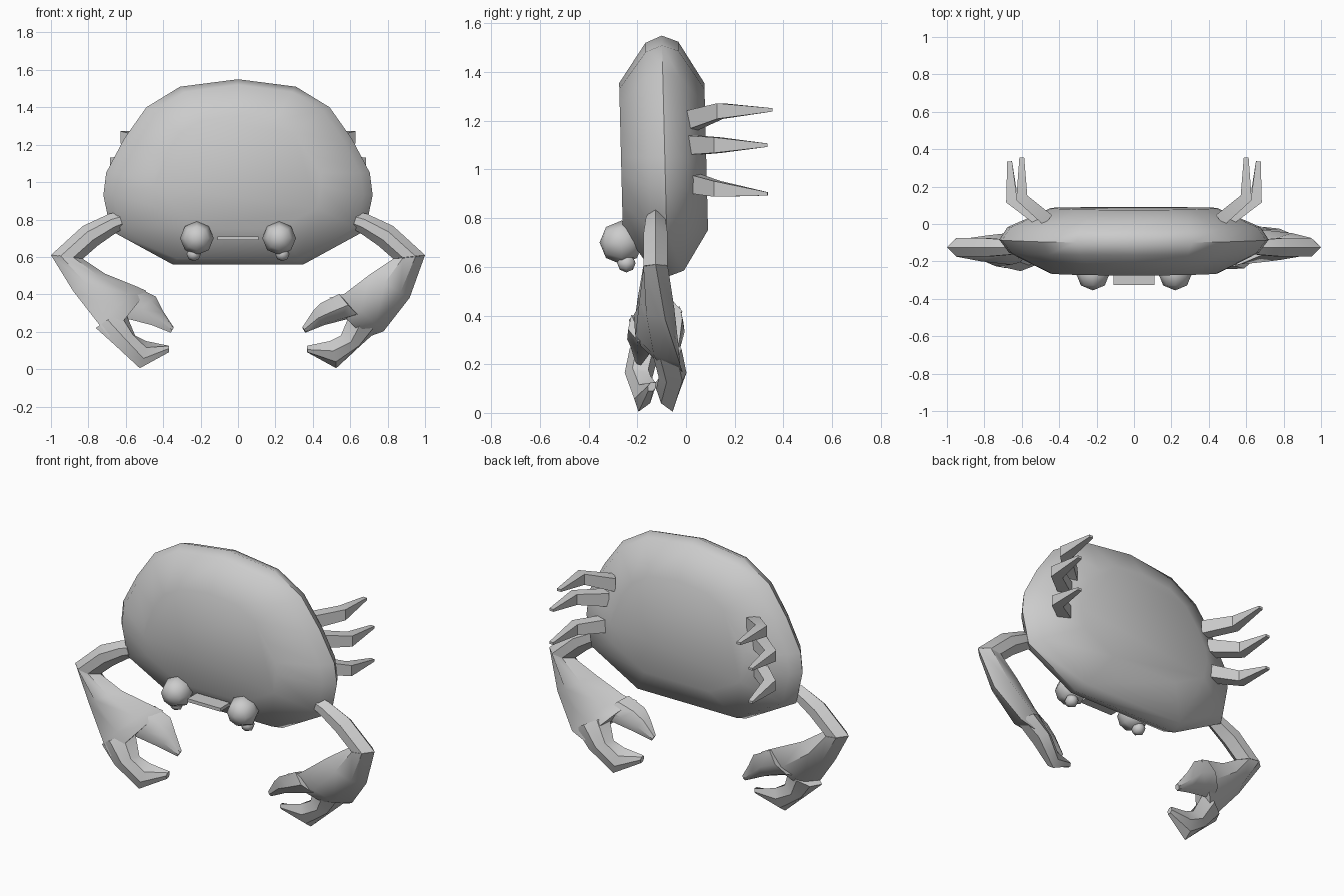
import bpy, bmesh, math
from mathutils import Vector

cube = bpy.data.objects.get("Cube")
if cube:
    bpy.data.objects.remove(cube, do_unlink=True)


def smooth(obj, angle=35):
    bpy.ops.object.select_all(action='DESELECT')
    obj.select_set(True)
    bpy.context.view_layer.objects.active = obj
    bpy.ops.object.shade_smooth_by_angle(angle=math.radians(angle))


def loft(name, rings, angle=35):
    """Skin a list of equal-sized point rings and cap both ends."""
    bm = bmesh.new()
    loops = [[bm.verts.new(p) for p in ring] for ring in rings]
    for a, b in zip(loops, loops[1:]):
        n = len(a)
        for i in range(n):
            j = (i + 1) % n
            bm.faces.new((a[i], a[j], b[j], b[i]))
    bm.faces.new(loops[0])
    bm.faces.new(loops[-1])
    bmesh.ops.recalc_face_normals(bm, faces=bm.faces)
    mesh = bpy.data.meshes.new(name)
    bm.to_mesh(mesh)
    bm.free()
    obj = bpy.data.objects.new(name, mesh)
    bpy.context.collection.objects.link(obj)
    smooth(obj, angle)
    return obj


# Shell: one outline scaled through the depth, leaning slightly with height
half = [(0.31, 1.51), (0.49, 1.40), (0.61, 1.23), (0.705, 1.05),
        (0.72, 0.93), (0.68, 0.74), (0.35, 0.56)]
outline = [(0, 1.55)] + half + [(-x, z) for x, z in reversed(half)]
mid_z = 1.05


def shell_ring(y, sx, sz):
    ring = []
    for x, z in outline:
        z = mid_z + (z - mid_z) * sz
        ring.append((x * sx, y - 0.025 * (z - mid_z), z))
    return ring


loft("shell", [shell_ring(-0.267, 0.62, 0.61), shell_ring(-0.155, 0.93, 0.94),
               shell_ring(-0.087, 1, 1), shell_ring(-0.02, 0.94, 0.95),
               shell_ring(0.083, 0.62, 0.61)], 50)


# Arms: flattened six-sided sections between an outer and an inner edge
ARM_Y = -0.125


def blade(name, side, stations):
    """Station: outer x, z, inner x, z, outer and inner y offset, half thickness."""
    edges = []
    for ax, az, bx, bz, ay, by, t in stations:
        edges.append((Vector((side * ax, ARM_Y + side * ay, az)),
                      Vector((side * bx, ARM_Y + side * by, bz)), t))
    centres = [(a + b) / 2 for a, b, t in edges]
    rings = []
    for i, (a, b, t) in enumerate(edges):
        along = centres[min(i + 1, len(edges) - 1)] - centres[max(i - 1, 0)]
        n = along.cross(b - a).normalized() * t
        p, q = a.lerp(b, 0.3), a.lerp(b, 0.7)
        rings.append([a, p + n, q + n, b, q - n, p - n])
    return loft(name, rings, 40)


for label, side in (("left", 1), ("right", -1)):
    k = 0.018 * side  # the twist pushes each palm a little out or in
    blade(label + "_upper_arm", side, [
        (0.64, 0.84, 0.61, 0.75, 0, 0, 0.035),
        (0.69, 0.83, 0.65, 0.73, 0, 0, 0.04),
        (0.83, 0.765, 0.75, 0.66, 0, 0, 0.05),
        (1.0, 0.61, 0.83, 0.59, 0, 0, 0.05)])
    blade(label + "_palm", side, [
        (1.0, 0.61, 0.83, 0.59, 0, 0, 0.05),
        (0.9 + k, 0.4 - k, 0.71, 0.51, 0.04, -0.03, 0.06),
        (0.76 + k, 0.22 - k, 0.55 + k, 0.42 - k, 0.1, -0.09, 0.06),
        (0.69, 0.17, 0.49, 0.40 - k, 0.11, -0.11, 0.045)])
    blade(label + "_lower_finger", side, [
        (0.76, 0.22, 0.60, 0.30, 0.09, 0.0, 0.05),
        (0.66, 0.13, 0.55, 0.18, 0.11, 0.03, 0.05),
        (0.525, 0.005, 0.49, 0.15, 0.07, 0.02, 0.035),
        (0.37, 0.09, 0.37, 0.125, 0.03, 0.0, 0.015)])
    blade(label + "_upper_finger", side, [
        (0.66, 0.28, 0.54, 0.42 - k, 0.0, -0.1, 0.05),
        (0.575, 0.265, 0.44, 0.37 - k, -0.01, -0.11, 0.045),
        (0.46, 0.235, 0.40, 0.31, -0.03, -0.1, 0.03),
        (0.36, 0.195, 0.345, 0.225, -0.06, -0.08, 0.012)])


# Walking legs: square tapering limbs bent once at the knee
legs = {"upper": [(0.46, 0.02, 1.20), (0.60, 0.14, 1.24), (0.60, 0.355, 1.245)],
        "middle": [(0.50, 0.02, 1.10), (0.655, 0.13, 1.10), (0.665, 0.335, 1.10)],
        "lower": [(0.50, 0.02, 0.945), (0.65, 0.13, 0.92), (0.665, 0.335, 0.90)]}
sizes = [(0.035, 0.04), (0.032, 0.032), (0.013, 0.007)]
for label, side in (("left", 1), ("right", -1)):
    for name, path in legs.items():
        pts = [Vector((side * x, y, z)) for x, y, z in path]
        rings = []
        for i, (p, (w, h)) in enumerate(zip(pts, sizes)):
            d = pts[min(i + 1, 2)] - pts[max(i - 1, 0)]
            u = Vector((d.y, -d.x, 0)).normalized() * w
            v = Vector((0, 0, h))
            rings.append([p + u + v, p - u + v, p - u - v, p + u - v])
        loft(f"{label}_{name}_leg", rings, 30)


# Eyes with a small bead beneath each
def ball(name, centre, radius):
    bpy.ops.mesh.primitive_uv_sphere_add(
        segments=8, ring_count=4, radius=radius, location=centre,
        rotation=(math.pi / 2, 0, 0))
    obj = bpy.context.object
    obj.name = name
    smooth(obj, 60)


for label, side in (("left", 1), ("right", -1)):
    ball(label + "_eye", (side * 0.22, -0.265, 0.70), 0.09)
    ball(label + "_eye_bead", (side * 0.237, -0.245, 0.615), 0.038)

# Mouth plate
bpy.ops.mesh.primitive_cube_add(size=1, location=(0, -0.28, 0.70))
mouth = bpy.context.object
mouth.name = "mouth"
mouth.scale = (0.22, 0.09, 0.02)
